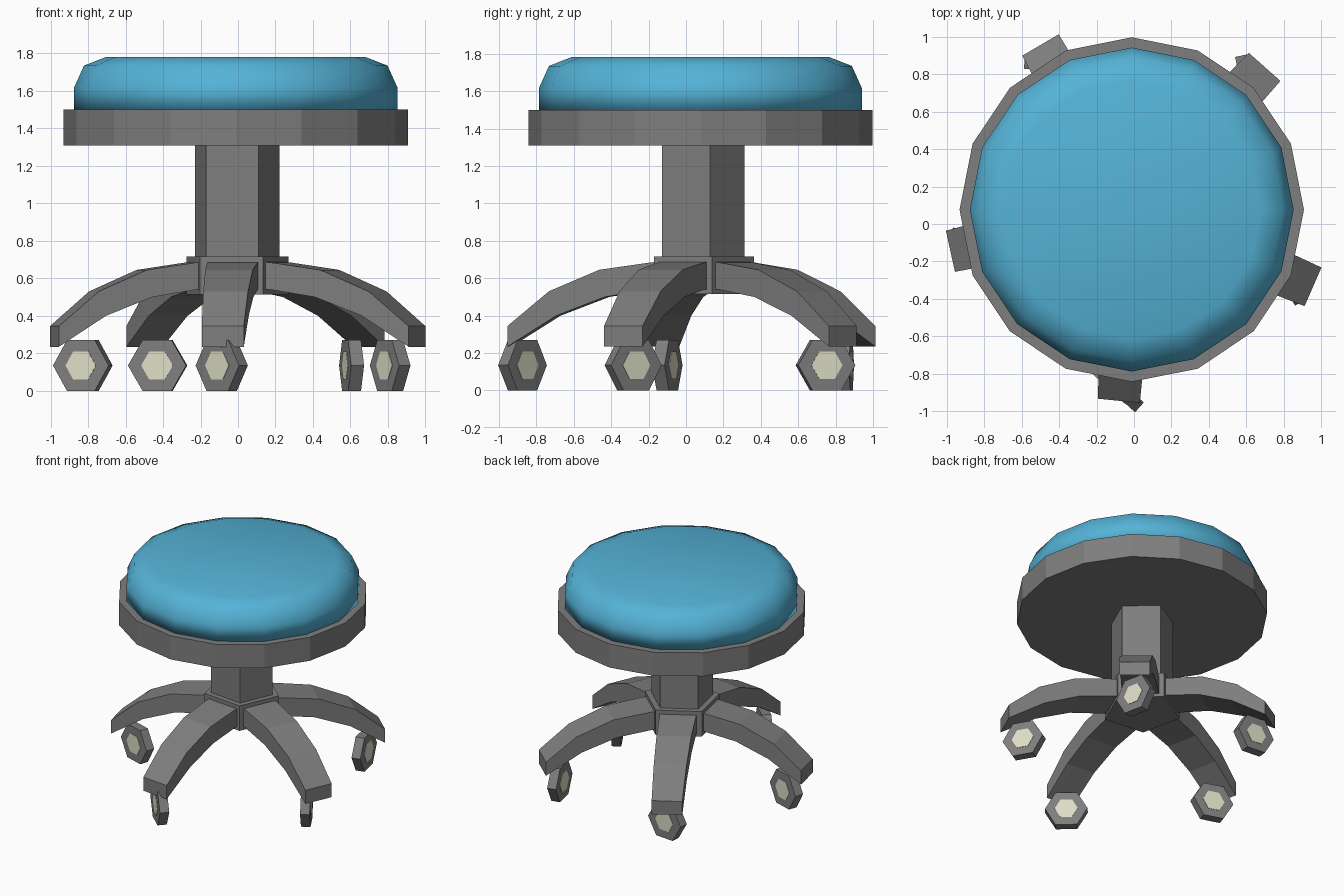
import bpy
import bmesh
from math import cos, sin, pi, radians
from mathutils import Matrix, Vector

cube = bpy.data.objects.get("Cube")
if cube:
    bpy.data.objects.remove(cube, do_unlink=True)


def material(name, rgb):
    mat = bpy.data.materials.new(name)
    mat.use_nodes = True
    color = (*rgb, 1.0)
    mat.diffuse_color = color
    bsdf = mat.node_tree.nodes["Principled BSDF"]
    bsdf.inputs["Base Color"].default_value = color
    bsdf.inputs["Roughness"].default_value = 0.8
    return mat


GREY = material("dark grey", (0.21, 0.21, 0.21))
BLUE = material("sky blue", (0.09, 0.45, 0.68))
CREAM = material("cream", (0.73, 0.73, 0.57))

CENTRE = Vector((-0.012, 0.077, 0))      # seat and column axis
LEG_CENTRE = Vector((0.018, 0.074, 0))   # centre of the circle of leg tips
FIRST_LEG = radians(264.4)
STEP = 2 * pi / 5


def add_mesh(name, bm, mat, smooth=False):
    bmesh.ops.recalc_face_normals(bm, faces=bm.faces)
    mesh = bpy.data.meshes.new(name)
    bm.to_mesh(mesh)
    bm.free()
    mesh.materials.append(mat)
    for poly in mesh.polygons:
        poly.use_smooth = smooth
    obj = bpy.data.objects.new(name, mesh)
    bpy.context.collection.objects.link(obj)
    return obj


def loft(name, rings, mat, smooth=False):
    """Skin a closed solid through rings of points."""
    bm = bmesh.new()
    loops = [[bm.verts.new(p) for p in ring] for ring in rings]
    n = len(loops[0])
    for a, b in zip(loops, loops[1:]):
        for i in range(n):
            j = (i + 1) % n
            bm.faces.new((a[i], a[j], b[j], b[i]))
    bm.faces.new(loops[0])
    bm.faces.new(loops[-1])
    return add_mesh(name, bm, mat, smooth)


def turned(name, profile, sides, mat, start=0.0, smooth=False):
    """Polygonal solid around the column axis from (radius, height) pairs."""
    angles = [start + 2 * pi * i / sides for i in range(sides)]
    rings = [[CENTRE + Vector((r * cos(a), r * sin(a), z)) for a in angles]
             for r, z in profile]
    return loft(name, rings, mat, smooth)


def hex_prism(name, centre, axle, radius, depth, mat):
    """Six-sided disc with a horizontal axle and a flat side down."""
    bm = bmesh.new()
    place = (Matrix.Translation(centre) @ Matrix.Rotation(axle, 4, "Z")
             @ Matrix.Rotation(pi / 2, 4, "Y") @ Matrix.Rotation(pi / 2, 4, "Z"))
    bmesh.ops.create_cone(bm, cap_ends=True, segments=6, radius1=radius,
                          radius2=radius, depth=depth, matrix=place)
    # Set the hexagon flat side down whatever corner the primitive starts on
    height = max(v.co.z for v in bm.verts) - centre.z
    if height > radius * 0.95:
        spin = Matrix.Rotation(pi / 6, 3, Vector((cos(axle), sin(axle), 0)))
        bmesh.ops.rotate(bm, verts=bm.verts, cent=centre, matrix=spin)
    return add_mesh(name, bm, mat)


# Seat
turned("seat_rim", [(0.919, 1.31), (0.919, 1.5)], 16, GREY)
turned("seat_cushion",
       [(0.864, 1.5), (0.864, 1.615), (0.81, 1.735), (0.69, 1.782)],
       16, BLUE, smooth=True)

# Five-sided column and hub, flats facing the legs
corner = FIRST_LEG + STEP / 2
turned("column", [(0.238, 0.7), (0.238, 1.32)], 5, GREY, corner)
turned("hub", [(0.288, 0.515), (0.288, 0.717)], 5, GREY, corner)

# Leg stations: distance out and top height, distance out and bottom height, width
STATIONS = [
    (0.15, 0.69, 0.15, 0.545, 0.275),
    (0.25, 0.685, 0.25, 0.54, 0.27),
    (0.53, 0.645, 0.50, 0.50, 0.255),
    (0.80, 0.53, 0.76, 0.40, 0.24),
    (1.022, 0.345, 1.022, 0.235, 0.225),
]
NAMES = ["front", "left", "back_left", "back_right", "right"]
# Wheel x, y and axle angle in degrees
WHEELS = [(-0.087, -0.874, 48), (0.812, -0.283, 30), (0.606, 0.746, 12),
          (-0.429, 0.85, 85), (-0.828, -0.1, 72)]

for i, (name, (wx, wy, turn)) in enumerate(zip(NAMES, WHEELS)):
    # Arched leg
    angle = FIRST_LEG + i * STEP
    out = Vector((cos(angle), sin(angle), 0))
    side = Vector((-out.y, out.x, 0))
    rings = []
    for top_r, top_z, low_r, low_z, width in STATIONS:
        base = CENTRE.lerp(LEG_CENTRE, top_r)
        top = base + out * top_r + Vector((0, 0, top_z))
        low = base + out * low_r + Vector((0, 0, low_z))
        half = side * width / 2
        rings.append([top - half, top + half, low + half, low - half])
    loft(name + "_leg", rings, GREY)

    # Caster wheel with a cap plate showing on both faces
    centre = Vector((wx, wy, 0.135))
    axle = radians(turn)
    hex_prism(name + "_wheel", centre, axle, 0.156, 0.07, GREY)
    for sign, label in ((1, "outer"), (-1, "inner")):
        offset = Vector((cos(axle), sin(axle), 0)) * 0.035 * sign
        hex_prism(f"{name}_wheel_cap_{label}", centre + offset, axle,
                  0.085, 0.006, CREAM)
